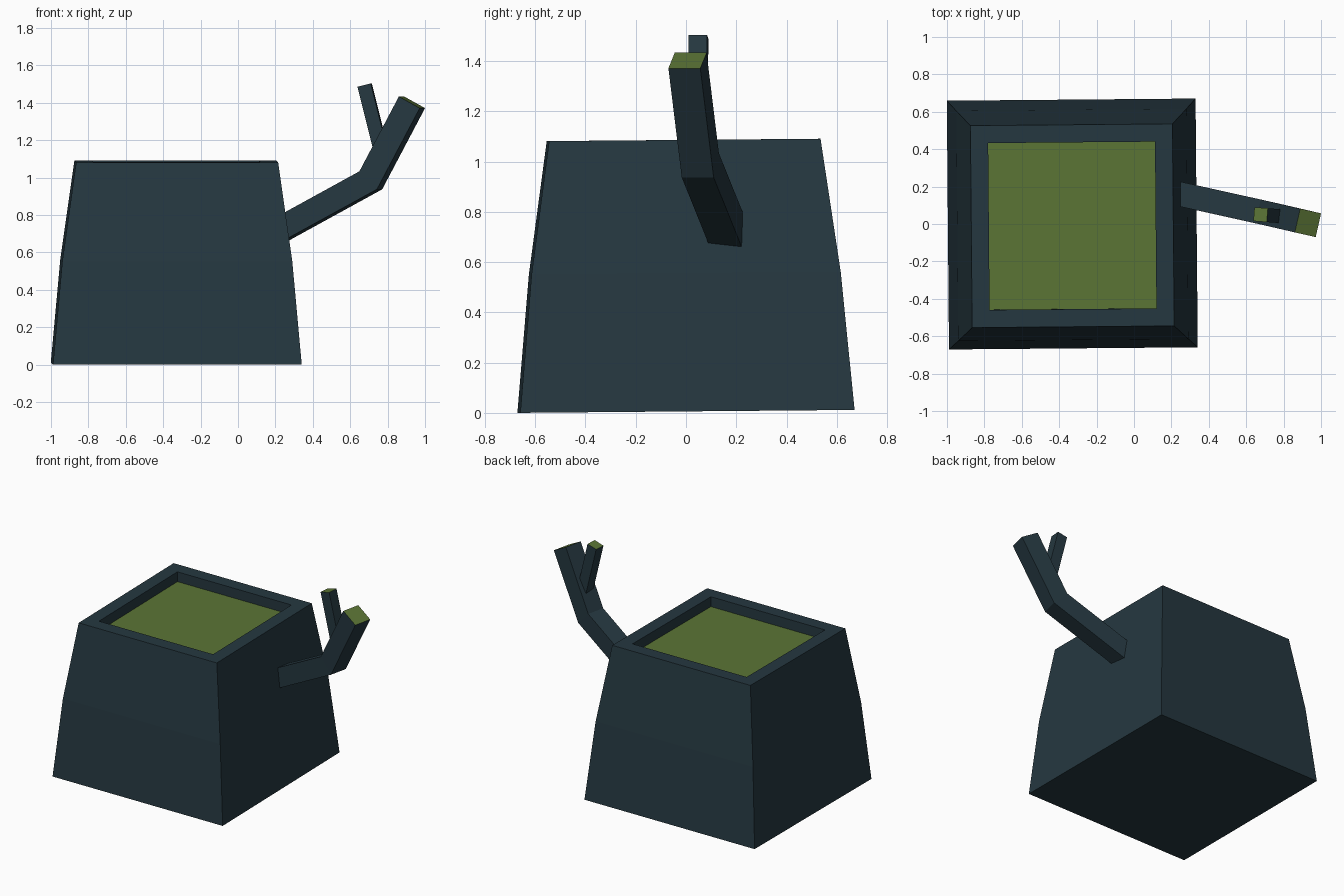
import bpy, bmesh, math
from mathutils import Vector

if "Cube" in bpy.data.objects:
    bpy.data.objects.remove(bpy.data.objects["Cube"])


def material(name, rgb):
    m = bpy.data.materials.new(name)
    m.diffuse_color = (*rgb, 1)
    m.use_nodes = True
    m.node_tree.nodes["Principled BSDF"].inputs["Base Color"].default_value = m.diffuse_color
    return m


BARK = material("dark bark", (0.0185, 0.039, 0.051))
WOOD = material("green cut wood", (0.105, 0.178, 0.036))


def loft(name, rings):
    """Skin four-sided rings; the last ring is capped in cut wood."""
    bm = bmesh.new()
    loops = [[bm.verts.new(p) for p in r] for r in rings]
    for a, b in zip(loops, loops[1:]):
        for i in range(4):
            j = (i + 1) % 4
            bm.faces.new((a[i], a[j], b[j], b[i]))
    bm.faces.new(loops[0][::-1])
    cap = bm.faces.new(loops[-1])
    cap.material_index = 1
    bmesh.ops.recalc_face_normals(bm, faces=bm.faces)
    me = bpy.data.meshes.new(name)
    bm.to_mesh(me)
    bm.free()
    me.materials.append(BARK)
    me.materials.append(WOOD)
    ob = bpy.data.objects.new(name, me)
    bpy.context.collection.objects.link(ob)
    return ob


def square(h, z):
    return [(-h, -h, z), (h, -h, z), (h, h, z), (-h, h, z)]


def limb(name, path, half):
    """Square-section limb along a path, with mitred bends."""
    pts = [Vector(p) for p in path]
    run = pts[-1] - pts[0]
    side = Vector((-run.y, run.x, 0)).normalized()
    if side.y < 0:
        side = -side
    rings = []
    for i, p in enumerate(pts):
        before = (p - pts[max(i - 1, 0)]).normalized()
        after = (pts[min(i + 1, len(pts) - 1)] - p).normalized()
        t = (before + after).normalized()
        up = side.cross(t).normalized() * half
        if 0 < i < len(pts) - 1:
            up /= t.dot(after)
        s = side * half
        rings.append([p - s - up, p + s - up, p + s + up, p - s + up])
    return loft(name, rings)


# Stump with bulging sides, flat rim and recessed cut top
stump = loft("stump", [square(0.665, 0), square(0.615, 0.55), square(0.54, 1.08),
                       square(0.446, 1.08), square(0.446, 1.01)])
stump.location = (-0.33, 0, 0.006)
stump.rotation_euler = (math.radians(0.5), 0, math.radians(0.5))

# Bent branch on the right, and a small twig growing from it
limb("branch", [(0.20, 0.17, 0.705), (0.71, 0.057, 0.985), (0.93, 0.006, 1.402)], 0.065)
limb("twig", [(0.768, 0.043, 1.13), (0.677, 0.050, 1.494)], 0.037)
